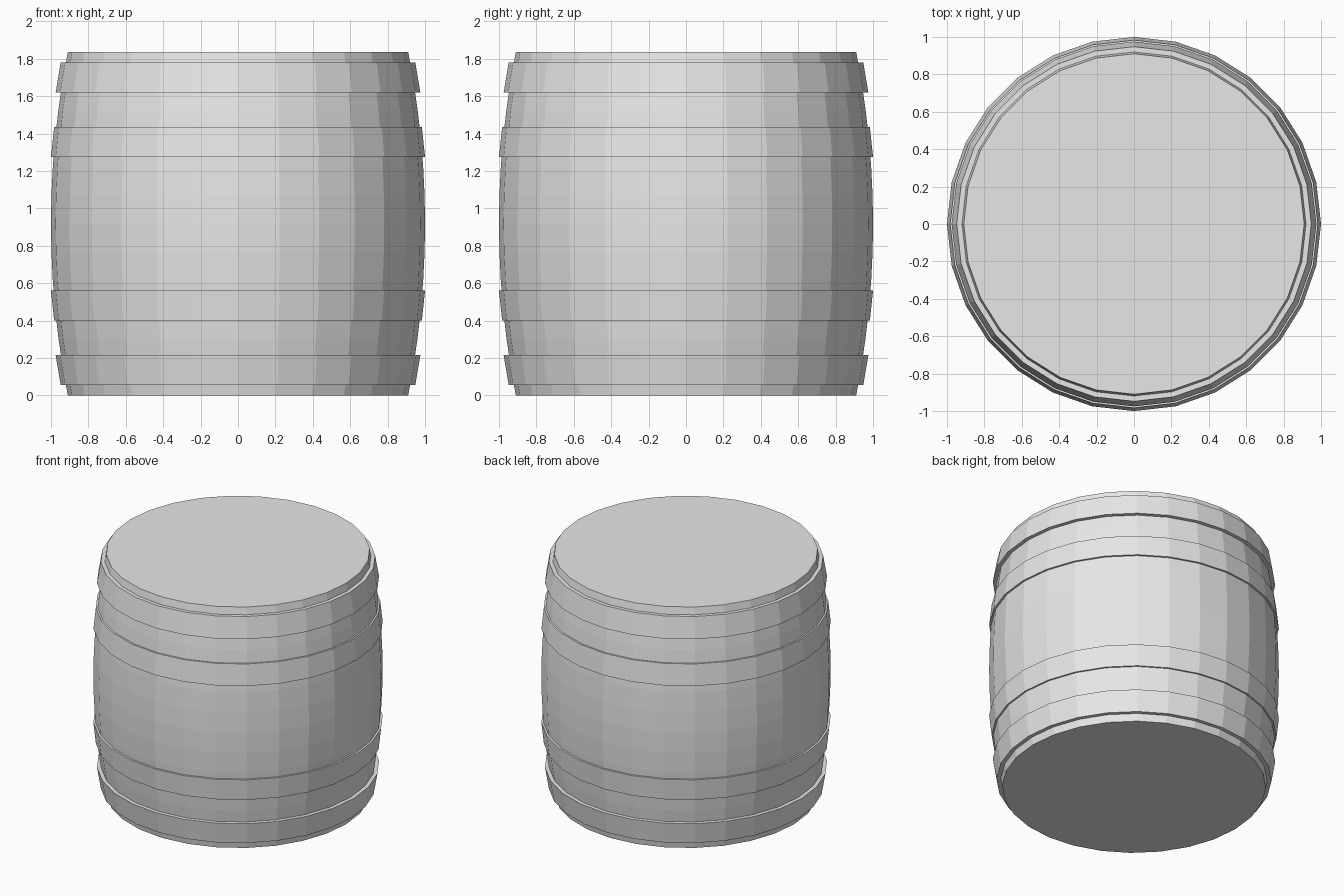
import bpy
import bmesh
from math import sin, cos, tau

cube = bpy.data.objects.get("Cube")
if cube:
    bpy.data.objects.remove(cube, do_unlink=True)

SIDES = 28
HEIGHT = 1.835
END_RADIUS, BELLY_RADIUS = 0.91, 1.0

grey = bpy.data.materials.new("light_grey")
grey.use_nodes = True
grey.diffuse_color = (0.8, 0.8, 0.8, 1)
grey.node_tree.nodes["Principled BSDF"].inputs["Base Color"].default_value = (0.8, 0.8, 0.8, 1)


def lathe(name, profile, closed):
    """Spin (radius, height) points, listed bottom to top on the outside, around z."""
    bm = bmesh.new()
    rings = [[bm.verts.new((r * cos(tau * i / SIDES), r * sin(tau * i / SIDES), z))
              for i in range(SIDES)] for r, z in profile]
    pairs = list(zip(rings, rings[1:]))
    if closed:
        pairs.append((rings[-1], rings[0]))
    else:
        bm.faces.new(rings[0])
        bm.faces.new(rings[-1])
    for low, high in pairs:
        for i in range(SIDES):
            j = (i + 1) % SIDES
            bm.faces.new((low[i], low[j], high[j], high[i]))
    bmesh.ops.recalc_face_normals(bm, faces=bm.faces)
    mesh = bpy.data.meshes.new(name)
    bm.to_mesh(mesh)
    bm.free()
    mesh.materials.append(grey)
    obj = bpy.data.objects.new(name, mesh)
    bpy.context.collection.objects.link(obj)
    return obj


def body_radius(z):
    t = z / HEIGHT
    return END_RADIUS + (BELLY_RADIUS - END_RADIUS) * 4 * t * (1 - t)


# Bulging body with flat ends
STEPS = 12
heights = [HEIGHT * i / STEPS for i in range(STEPS + 1)]
lathe("barrel_body", [(body_radius(z), z) for z in heights], False)

# Tapered hoops: lower height, lower radius, upper height, upper radius
hoops = {"end_hoop": (0.055, 0.948, 0.215, 0.975),
         "belly_hoop": (0.40, 0.983, 0.56, 1.0)}
for name, (z0, r0, z1, r1) in hoops.items():
    section = [(r0, z0), (r1, z1),
               (body_radius(z1) - 0.02, z1), (body_radius(z0) - 0.02, z0)]
    lathe("lower_" + name, section, True)
    lathe("upper_" + name, [(r, HEIGHT - z) for r, z in section], True)
